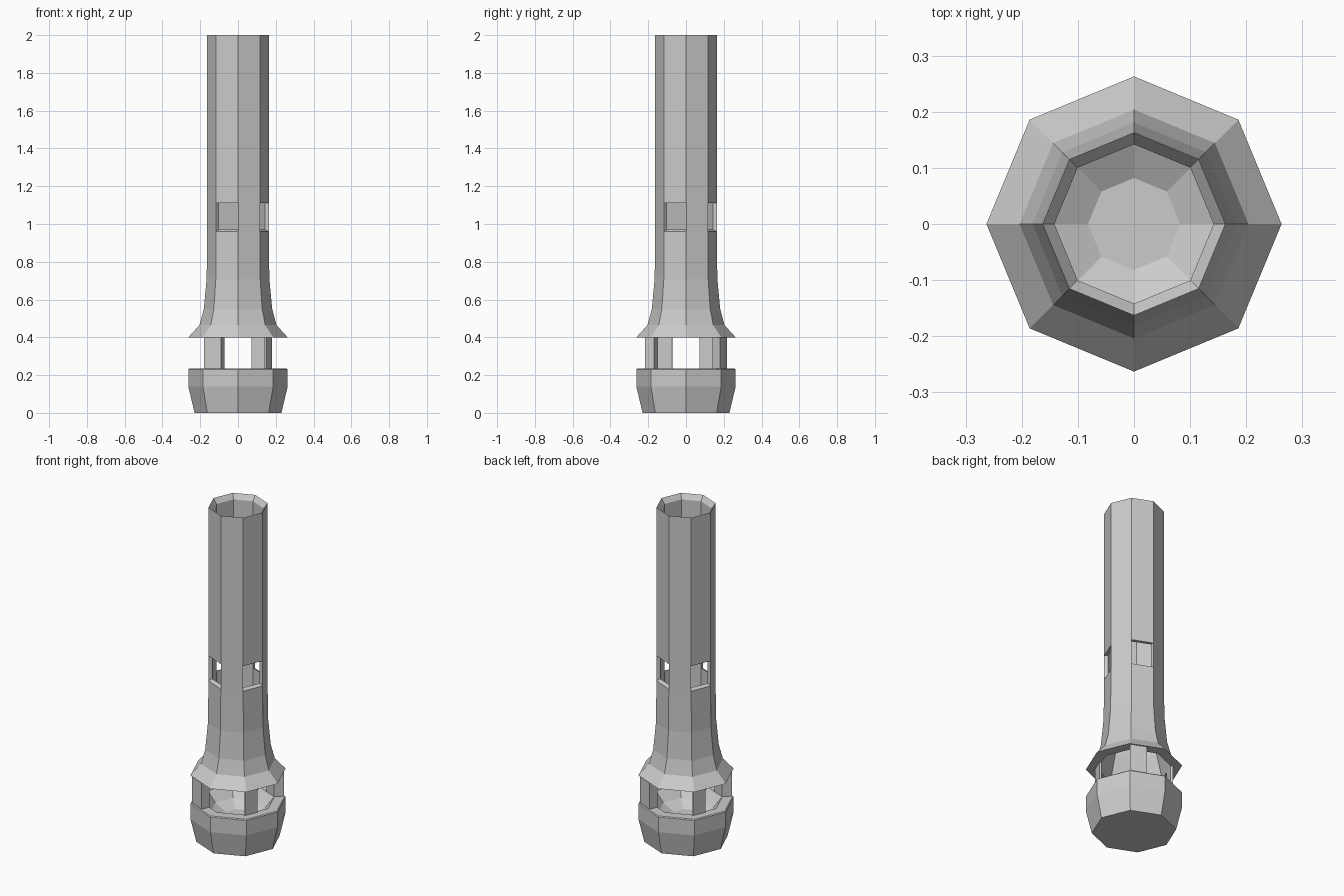
import bpy, bmesh, math

if "Cube" in bpy.data.objects:
    bpy.data.objects.remove(bpy.data.objects["Cube"])

grey = bpy.data.materials.new("plain_grey")
grey.diffuse_color = (0.6, 0.6, 0.6, 1)
grey.use_nodes = True
grey.node_tree.nodes["Principled BSDF"].inputs["Base Color"].default_value = grey.diffuse_color
SIDES = 8


def finish(name, bm):
    bmesh.ops.recalc_face_normals(bm, faces=bm.faces)
    me = bpy.data.meshes.new(name)
    bm.to_mesh(me)
    bm.free()
    me.materials.append(grey)
    ob = bpy.data.objects.new(name, me)
    bpy.context.collection.objects.link(ob)
    return ob


def polar(r, deg, z):
    a = math.radians(deg)
    return (r * math.cos(a), r * math.sin(a), z)


def rings(bm, profile):
    return [[bm.verts.new(polar(r, 360 * k / SIDES, z)) for k in range(SIDES)]
            for r, z in profile]


# Flared tube: closed wall profile, outside going up, then inside going down
outer = [(0.263, 0.40), (0.204, 0.465), (0.181, 0.55), (0.166, 0.71),
         (0.163, 0.96), (0.163, 1.11), (0.163, 2.0)]
inner = [(0.142, 1.97), (0.142, 1.11), (0.142, 0.97), (0.142, 0.71),
         (0.158, 0.55), (0.182, 0.465), (0.2, 0.40)]
bm = bmesh.new()
rg = rings(bm, outer + inner)
n = len(rg)
windows = (4, 8)  # profile segments that are cut on every other side
for k in range(SIDES):
    j = (k + 1) % SIDES
    for i in range(n):
        if not (k % 2 and i in windows):
            m = (i + 1) % n
            bm.faces.new((rg[i][k], rg[i][j], rg[m][j], rg[m][k]))
    if k % 2:
        # window reveals through the wall
        lo_o, hi_o, hi_i, lo_i = rg[4], rg[5], rg[8], rg[9]
        bm.faces.new((lo_o[k], lo_o[j], lo_i[j], lo_i[k]))
        bm.faces.new((hi_o[k], hi_o[j], hi_i[j], hi_i[k]))
        for e in (k, j):
            bm.faces.new((lo_o[e], hi_o[e], hi_i[e], lo_i[e]))
finish("flared_tube", bm)

# Cup base with a hollow bowl
bm = bmesh.new()
rg = rings(bm, [(0.23, 0), (0.263, 0.14), (0.263, 0.23), (0.258, 0.235),
                (0.2, 0.235), (0.15, 0.175), (0.082, 0.14)])
for a, b in zip(rg, rg[1:]):
    for k in range(SIDES):
        j = (k + 1) % SIDES
        bm.faces.new((a[k], a[j], b[j], b[k]))
bm.faces.new(rg[0])
bm.faces.new(rg[-1])
finish("cup_base", bm)


# Posts: each spans half an octagon side, starting at a corner
def post(name, start, r_in, r_out):
    bm = bmesh.new()
    mid = math.cos(math.radians(22.5))
    plan = [(r_in, 0), (r_out, 0), (r_out * mid, 22.5), (r_in * mid, 22.5)]
    low, top = ([bm.verts.new(polar(r, start + d, z)) for r, d in plan]
                for z in (0.235, 0.40))
    bm.faces.new(low)
    bm.faces.new(top)
    for i in range(4):
        j = (i + 1) % 4
        bm.faces.new((low[i], low[j], top[j], top[i]))
    finish(name, bm)


for i, start in enumerate((45, 225)):
    post(f"thick_post_{i + 1}", start, 0.2, 0.255)
for i, start in enumerate((135, 315)):
    post(f"thin_post_{i + 1}", start, 0.2, 0.212)
